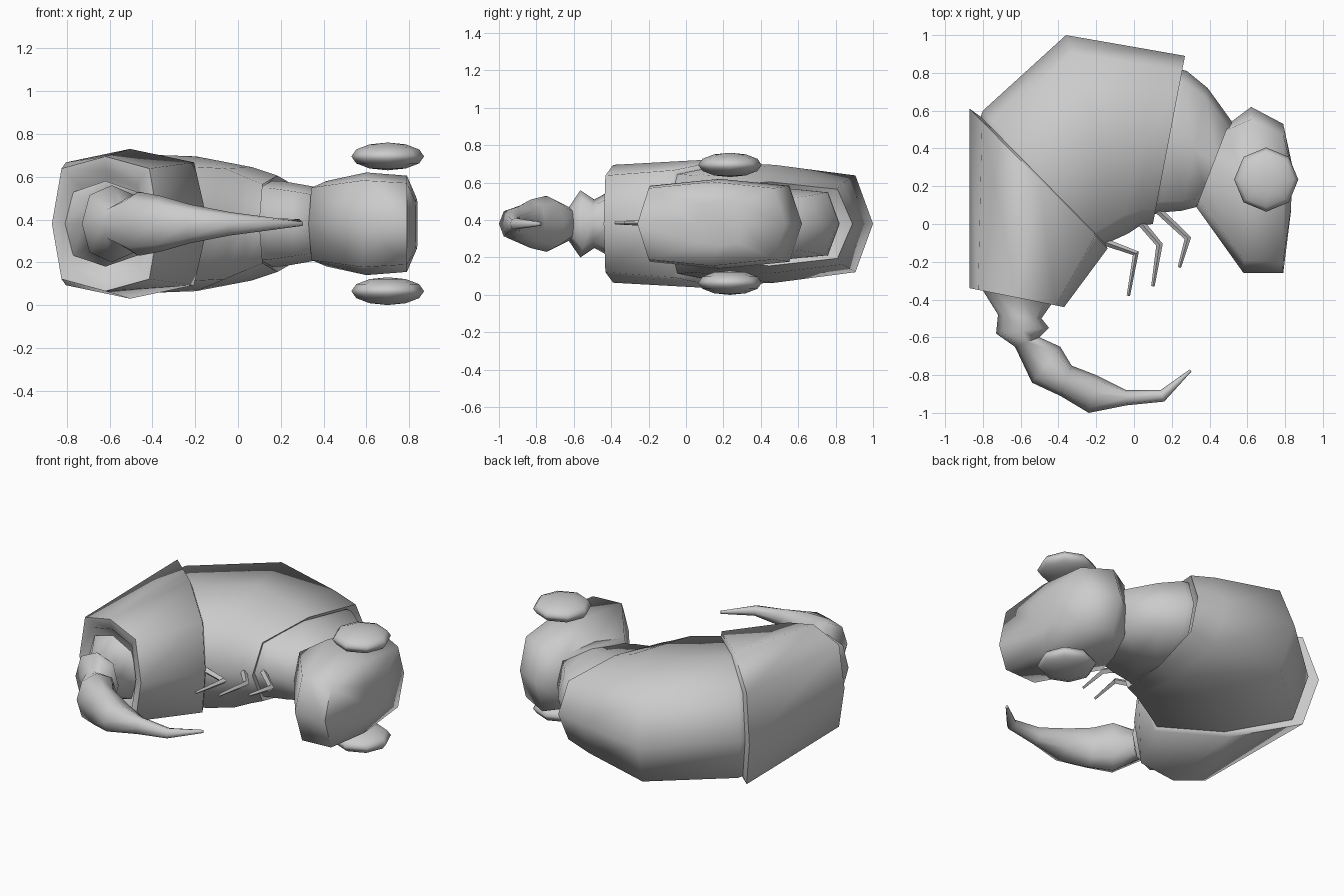
import bpy, bmesh, math
from mathutils import Vector

if "Cube" in bpy.data.objects:
    bpy.data.objects.remove(bpy.data.objects["Cube"])

ZC = 0.38  # creature lies on its side, mirrored about this height


def finish(ob, angle=50):
    bpy.ops.object.select_all(action='DESELECT')
    ob.select_set(True)
    bpy.context.view_layer.objects.active = ob
    bpy.ops.object.shade_smooth_by_angle(angle=math.radians(angle))


def loft(name, rings, sides=8, p=0.57, angle=75):
    """Skin rings given as (outer xy, inner xy, half height); p < 1 squares the section."""
    bm = bmesh.new()
    loops = []
    for a, b, h in rings:
        a, b = Vector(a), Vector(b)
        mid, half = (a + b) / 2, (a - b) / 2
        loop = []
        for k in range(sides):
            t = 2 * math.pi * k / sides
            c, s = math.cos(t), math.sin(t)
            u = math.copysign(abs(c) ** p, c) if abs(c) > 1e-6 else 0
            v = math.copysign(abs(s) ** p, s) if abs(s) > 1e-6 else 0
            q = mid + half * u
            loop.append(bm.verts.new((q.x, q.y, ZC + h * v)))
        loops.append(loop)
    for l0, l1 in zip(loops, loops[1:]):
        for k in range(sides):
            j = (k + 1) % sides
            bm.faces.new((l0[k], l0[j], l1[j], l1[k]))
    bm.faces.new(loops[0])
    bm.faces.new(loops[-1])
    bmesh.ops.recalc_face_normals(bm, faces=bm.faces)
    me = bpy.data.meshes.new(name)
    bm.to_mesh(me)
    bm.free()
    ob = bpy.data.objects.new(name, me)
    bpy.context.collection.objects.link(ob)
    finish(ob, angle)
    return ob


# Head
loft("head", [
    ((0.50, 0.53), (0.33, 0.09), 0.20),
    ((0.62, 0.62), (0.58, -0.26), 0.24),
    ((0.79, 0.53), (0.79, -0.26), 0.225),
    ((0.84, 0.30), (0.83, 0.06), 0.12),
], p=0.48)

# Neck segment
loft("neck_segment", [
    ((0.24, 0.82), (0.08, 0.04), 0.20),
    ((0.28, 0.81), (0.13, 0.06), 0.20),
    ((0.39, 0.72), (0.25, 0.07), 0.18),
    ((0.52, 0.54), (0.37, 0.10), 0.155),
], p=0.5)

# Middle shell, with a recessed front opening
loft("middle_shell", [
    ((0.20, 0.80), (0.08, 0.06), 0.18),
    ((0.27, 0.89), (0.10, 0.00), 0.225),
    ((0.10, 0.92), (0.03, -0.01), 0.265),
    ((-0.36, 1.00), (-0.03, -0.05), 0.315),
    ((-0.80, 0.60), (-0.14, -0.10), 0.325),
    ((-0.83, 0.52), (-0.20, -0.14), 0.31),
])

# Rear shell, with a recessed back opening
loft("rear_shell", [
    ((-0.80, 0.56), (-0.16, -0.09), 0.31),
    ((-0.87, 0.61), (-0.14, -0.13), 0.35),
    ((-0.87, -0.34), (-0.37, -0.44), 0.315),
    ((-0.81, -0.34), (-0.42, -0.42), 0.25),
    ((-0.76, -0.28), (-0.44, -0.36), 0.21),
])

# Tail with pinched joints
loft("tail", [
    ((-0.82, -0.32), (-0.42, -0.40), 0.20),
    ((-0.72, -0.48), (-0.49, -0.50), 0.13),
    ((-0.73, -0.58), (-0.45, -0.55), 0.18),
    ((-0.63, -0.65), (-0.50, -0.60), 0.09),
    ((-0.54, -0.84), (-0.39, -0.65), 0.15),
    ((-0.39, -0.91), (-0.33, -0.75), 0.13),
    ((-0.24, -1.00), (-0.20, -0.80), 0.09),
    ((-0.04, -0.96), (-0.04, -0.88), 0.055),
    ((0.16, -0.94), (0.14, -0.88), 0.03),
    ((0.305, -0.78), (0.295, -0.77), 0.01),
], p=0.85, angle=80)

# Eyes
for side, z in (("upper", 0.695), ("lower", 0.065)):
    bpy.ops.mesh.primitive_uv_sphere_add(segments=8, ring_count=6, radius=1,
                                         location=(0.70, 0.235, z))
    eye = bpy.context.object
    eye.name = side + "_eye"
    eye.scale = (0.17, 0.17, 0.065)
    finish(eye, 80)

# Bent legs
legs = [
    ((-0.17, -0.09), (0.01, -0.155), (-0.03, -0.38)),
    ((0.00, 0.05), (0.135, -0.11), (0.10, -0.33)),
    ((0.11, 0.09), (0.285, -0.075), (0.24, -0.23)),
]
for i, pts in enumerate(legs):
    cu = bpy.data.curves.new("leg_curve", 'CURVE')
    cu.dimensions = '3D'
    cu.bevel_depth = 0.02
    cu.bevel_resolution = 0
    cu.use_fill_caps = True
    sp = cu.splines.new('POLY')
    sp.points.add(2)
    for pt, (x, y), r in zip(sp.points, pts, (1.0, 0.9, 0.45)):
        pt.co = (x, y, ZC + 0.005, 1)
        pt.radius = r
    ob = bpy.data.objects.new("leg_%d" % (i + 1), cu)
    bpy.context.collection.objects.link(ob)
    bpy.ops.object.select_all(action='DESELECT')
    ob.select_set(True)
    bpy.context.view_layer.objects.active = ob
    bpy.ops.object.convert(target='MESH')
    finish(bpy.context.object, 50)
